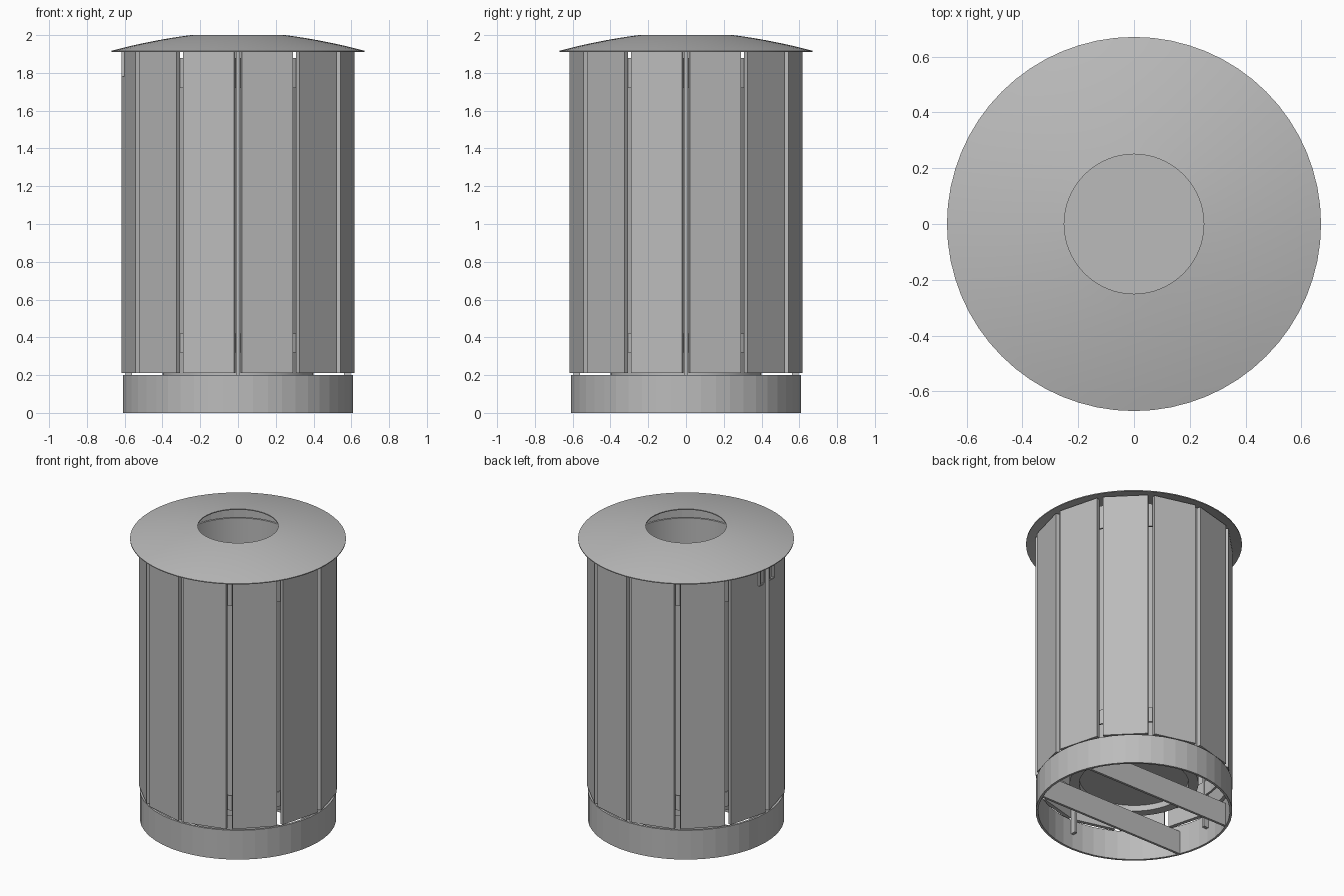
import bpy, math
from mathutils import Matrix, Vector

cube = bpy.data.objects.get("Cube")
if cube:
    bpy.data.objects.remove(cube, do_unlink=True)


def material(name, rgb):
    m = bpy.data.materials.new(name)
    m.use_nodes = True
    m.diffuse_color = (*rgb, 1)
    m.node_tree.nodes["Principled BSDF"].inputs["Base Color"].default_value = (*rgb, 1)
    return m


grey = material("metal grey", (0.5, 0.5, 0.5))


def make(name, verts, faces, mat=grey):
    mesh = bpy.data.meshes.new(name)
    mesh.from_pydata(verts, [], faces)
    mesh.materials.append(mat)
    ob = bpy.data.objects.new(name, mesh)
    bpy.context.collection.objects.link(ob)
    return ob


def lathe(name, profile, segs, closed=True, smooth=False):
    """Spin (radius, height) points around z."""
    n = len(profile)
    verts = [(r * math.cos(2 * math.pi * i / segs), r * math.sin(2 * math.pi * i / segs), z)
             for i in range(segs) for r, z in profile]
    faces = [(i * n + j, (i + 1) % segs * n + j, (i + 1) % segs * n + (j + 1) % n, i * n + (j + 1) % n)
             for i in range(segs) for j in range(n if closed else n - 1)]
    ob = make(name, verts, faces)
    if smooth:
        bpy.ops.object.select_all(action='DESELECT')
        ob.select_set(True)
        bpy.context.view_layer.objects.active = ob
        bpy.ops.object.shade_smooth_by_angle(angle=math.radians(30))
    return ob


def box(name, lo, hi, angle=0):
    """Box between two corners; angle turns it around z."""
    verts = [Vector((x, y, z)) for x in (lo[0], hi[0]) for y in (lo[1], hi[1]) for z in (lo[2], hi[2])]
    turn = Matrix.Rotation(math.radians(angle), 3, 'Z')
    faces = [(0, 1, 3, 2), (4, 6, 7, 5), (0, 4, 5, 1), (2, 3, 7, 6), (0, 2, 6, 4), (1, 5, 7, 3)]
    return make(name, [turn @ v for v in verts], faces)


def band(name, outer, inner, bottom, top, segs=48):
    return lathe(name, [(outer, bottom), (outer, top), (inner, top), (inner, bottom)], segs)


# Base ring with two cross bars
band("base_ring", 0.61, 0.595, 0, 0.2)
for side in (-1, 1):
    y = side * 0.225
    box("cross_bar", (-0.555, y - 0.008, 0), (0.555, y + 0.008, 0.16))

# Twelve flat slats around the body
for i in range(12):
    box("slat", (0.575, -0.14, 0.21), (0.6, 0.14, 1.917), 15 + 30 * i)

# Bands and posts behind the slats
band("lower_band", 0.574, 0.562, 0.32, 0.42)
band("upper_band", 0.574, 0.562, 1.72, 1.88)
for i in range(4):
    box("post", (0.56, -0.01, 0.1), (0.596, 0.01, 1.915), 90 * i)

# Open inner bucket with a recessed floor
lathe("bucket", [(0, 0.24), (0.34, 0.24), (0.34, 0.2), (0.4, 0.2), (0.4, 1.875), (0.385, 1.875),
                 (0.385, 0.26), (0, 0.26)], 48, closed=False, smooth=True)

# Shallow domed lid with a round opening
steps = 8
top = []
for k in range(steps + 1):
    t = k / steps
    top.append((0.67 - 0.42 * t, 1.917 + 0.083 * (1.35 * t - 0.35 * t * t)))
under = [(r, z - 0.006) for r, z in reversed(top)]
lathe("lid", top + under, 64, smooth=True)

# Small latch frames on either side of one slat gap
for side in (-1, 1):
    y = side * 0.05
    for edge in (-0.024, 0.024):
        box("latch_side", (-0.617, y + edge - 0.004, 1.78), (-0.59, y + edge + 0.004, 1.91))
    box("latch_foot", (-0.617, y - 0.028, 1.78), (-0.59, y + 0.028, 1.79))
